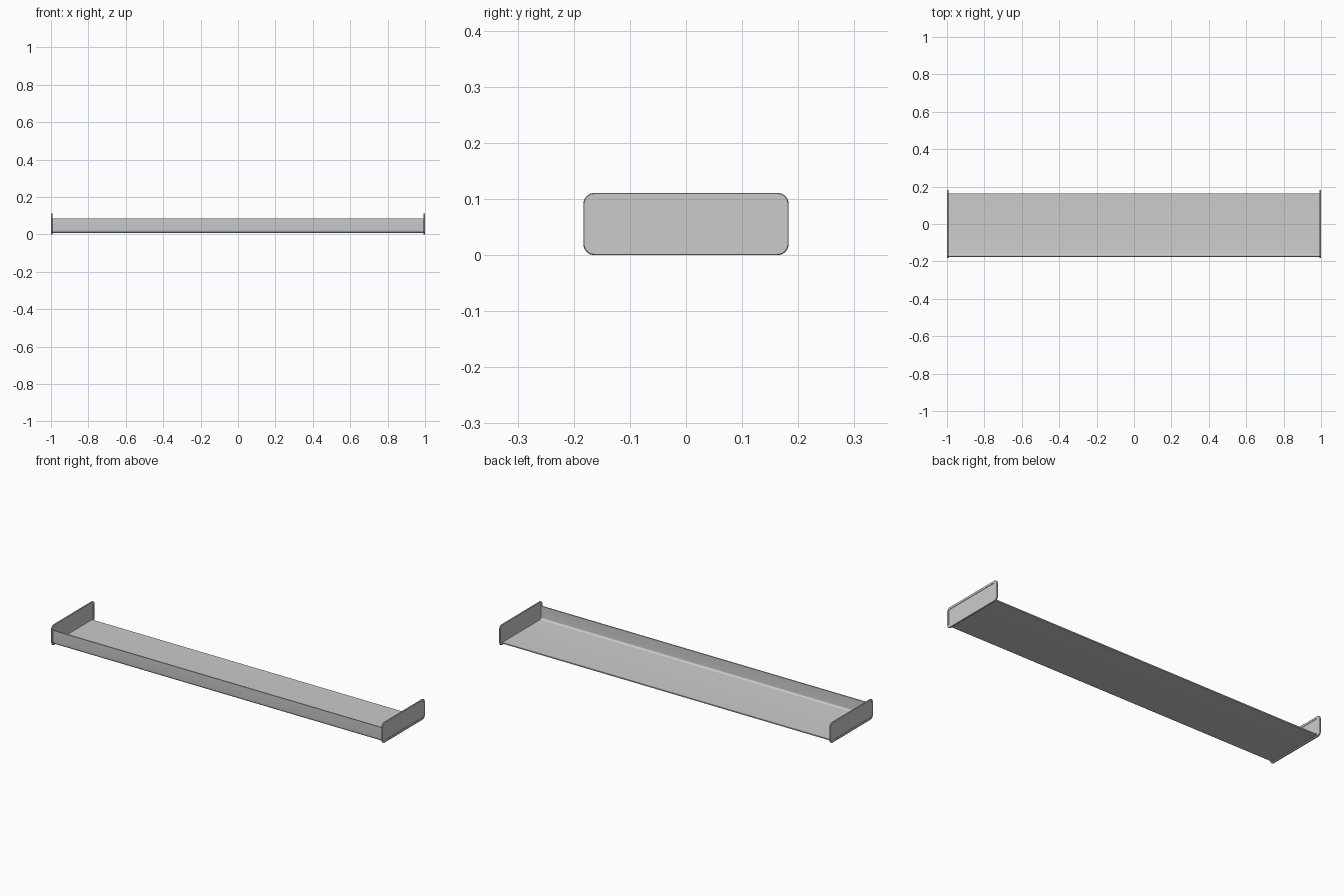
import bpy, bmesh, math

if "Cube" in bpy.data.objects:
    bpy.data.objects.remove(bpy.data.objects["Cube"])


def rounded_rect(hw, z0, z1, r, seg=8):
    """Rounded rectangle outline as (y, z) points."""
    pts = []
    corners = [(hw - r, z1 - r), (-hw + r, z1 - r), (-hw + r, z0 + r), (hw - r, z0 + r)]
    for i, (cy, cz) in enumerate(corners):
        for k in range(seg + 1):
            a = math.pi / 2 * (i + k / seg)
            pts.append((cy + r * math.cos(a), cz + r * math.sin(a)))
    return pts


def loft(name, rings):
    """Skin a list of (x, outline) rings and cap both ends."""
    bm = bmesh.new()
    loops = [[bm.verts.new((x, y, z)) for y, z in pts] for x, pts in rings]
    n = len(loops[0])
    for a, b in zip(loops, loops[1:]):
        for i in range(n):
            j = (i + 1) % n
            bm.faces.new((a[i], a[j], b[j], b[i]))
    bm.faces.new(loops[0])
    bm.faces.new(loops[-1])
    bmesh.ops.recalc_face_normals(bm, faces=bm.faces)
    mesh = bpy.data.meshes.new(name)
    bm.to_mesh(mesh)
    bm.free()
    ob = bpy.data.objects.new(name, mesh)
    bpy.context.collection.objects.link(ob)
    bpy.ops.object.select_all(action='DESELECT')
    ob.select_set(True)
    bpy.context.view_layer.objects.active = ob
    bpy.ops.object.shade_smooth_by_angle(angle=math.radians(35))
    return ob


# End plates: raised rounded rim around a recessed panel on both sides
HW, TOP, R = 0.183, 0.111, 0.02


def inset(d):
    return rounded_rect(HW - d, d, TOP - d, R - d)


half, panel, rim, b = 0.004, 0.002, 0.0125, 0.0015
section = [(-panel, rim), (-half, rim), (-half, b), (-half + b, 0),
           (half - b, 0), (half, b), (half, rim), (panel, rim)]
for side, label in ((-1, "left"), (1, "right")):
    cx = side * (1 - half)
    loft(label + "_end_plate", [(cx + x, inset(d)) for x, d in section])

# Shelf tray: bent sheet with floor and front lip, running between the panels
back, front, bottom, lip, t, ro = 0.163, -0.176, 0.007, 0.084, 0.006, 0.016


def bend(r):
    cy, cz = front + ro, bottom + ro
    return [(cy - r * math.sin(a), cz - r * math.cos(a))
            for a in (math.pi / 2 * k / 8 for k in range(9))]


profile = [(back, bottom)] + bend(ro) + [(front, lip), (front + t, lip)]
profile += bend(ro - t)[::-1] + [(back, bottom + t)]
length = 1 - half - panel
loft("shelf_tray", [(-length, profile), (length, profile)])
